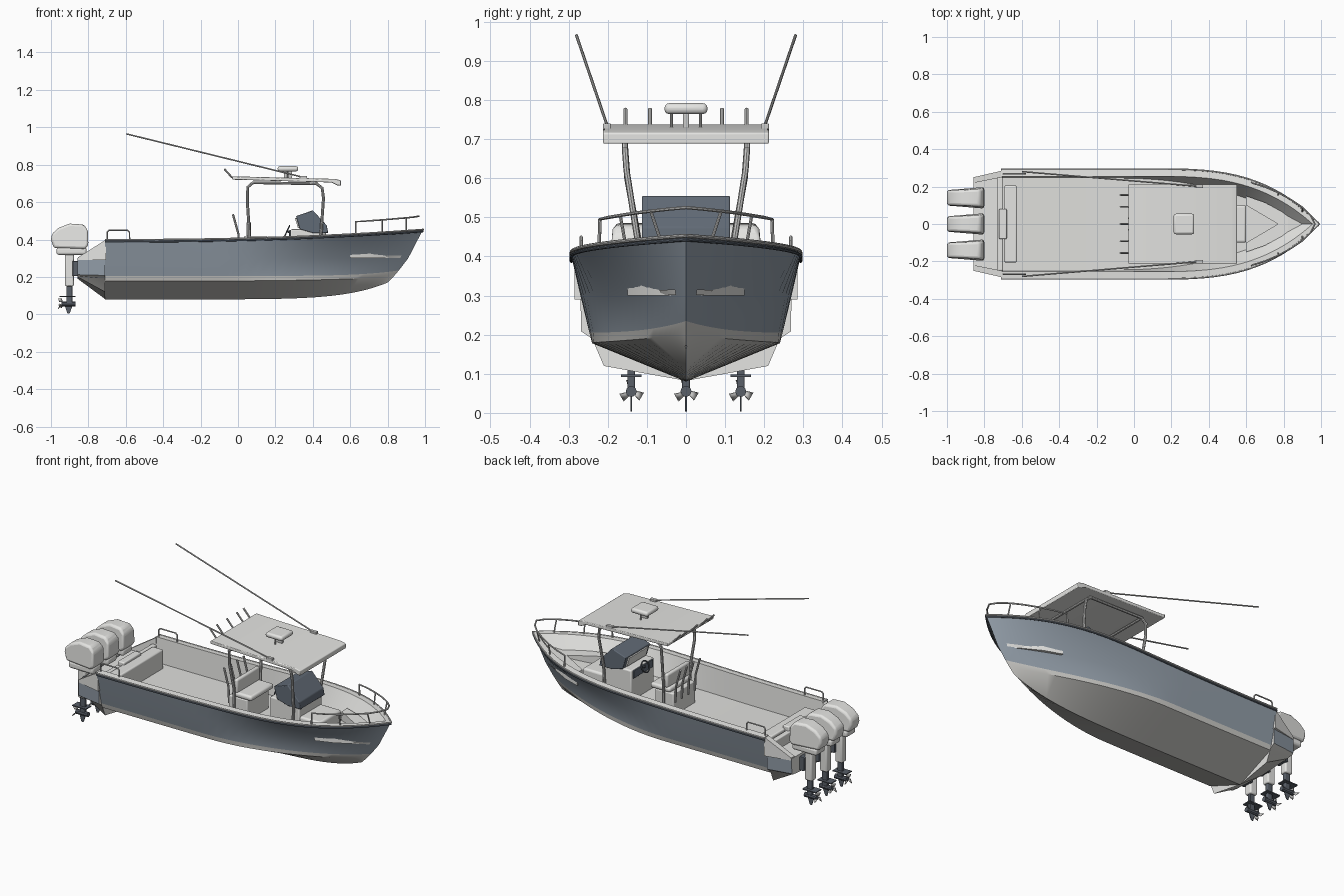
import bpy, bmesh, math
from mathutils import Vector

if "Cube" in bpy.data.objects:
    bpy.data.objects.remove(bpy.data.objects["Cube"])


def material(name, r, g, b):
    m = bpy.data.materials.new(name)
    m.use_nodes = True
    m.diffuse_color = (r, g, b, 1)
    m.node_tree.nodes["Principled BSDF"].inputs["Base Color"].default_value = (r, g, b, 1)
    return m


WHITE = material("white gelcoat", .78, .78, .76)
DECK = material("deck grey", .74, .74, .72)
BLUE = material("hull blue grey", .29, .34, .395)
BOTTOM = material("bottom paint", .60, .595, .57)
GLASS = material("dark glass", .12, .145, .18)
DARK = material("dark metal", .10, .115, .14)
STEEL = material("steel tube", .60, .60, .59)


def finish(name, bm, mats, bevel=0):
    bmesh.ops.remove_doubles(bm, verts=bm.verts, dist=.0003)
    bmesh.ops.recalc_face_normals(bm, faces=bm.faces)
    me = bpy.data.meshes.new(name)
    bm.to_mesh(me)
    bm.free()
    ob = bpy.data.objects.new(name, me)
    bpy.context.collection.objects.link(ob)
    for m in mats:
        me.materials.append(m)
    if bevel:
        mod = ob.modifiers.new("round", "BEVEL")
        mod.width, mod.segments, mod.limit_method = bevel, 3, "ANGLE"
    return ob


def prism(name, profile, lo, hi, mat, bevel=0, axis="y", taper=None):
    """Extrude a closed profile (x,z along y, or x,y along z)."""
    bm = bmesh.new()
    place = (lambda a, b, c: (a, c, b)) if axis == "y" else (lambda a, b, c: (a, b, c))
    rings = [[bm.verts.new(place(a, b, c)) for a, b in profile] for c in (lo, hi)]
    bm.faces.new(rings[0])
    bm.faces.new(rings[1])
    n = len(profile)
    for i in range(n):
        j = (i + 1) % n
        bm.faces.new((rings[0][i], rings[0][j], rings[1][j], rings[1][i]))
    if taper:
        for v in bm.verts:
            taper(v.co)
    return finish(name, bm, [mat], bevel)


def box(name, x0, x1, y0, y1, z0, z1, mat, bevel=0):
    return prism(name, [(x0, z0), (x1, z0), (x1, z1), (x0, z1)], y0, y1, mat, bevel)


def tube(name, pts, r, mat, sides=2):
    cu = bpy.data.curves.new(name, "CURVE")
    cu.dimensions = "3D"
    cu.bevel_depth, cu.bevel_resolution, cu.use_fill_caps = r, sides, True
    sp = cu.splines.new("POLY")
    sp.points.add(len(pts) - 1)
    for p, co in zip(sp.points, pts):
        p.co = (*co, 1)
    cu.materials.append(mat)
    ob = bpy.data.objects.new(name, cu)
    bpy.context.collection.objects.link(ob)
    return ob


def both(pts):
    """Path on one side continued around to the other side."""
    return pts + [(x, -y, z) for x, y, z in reversed(pts) if abs(y) > .001]


# Hull lines: bow end x, half beam, taper start x, taper power, stern z, bow z, rise power
STERN = -.71
LINES = {
    "keel": (.80, 0, 0, 1, .08, .17, 7),
    "chine": (.83, .24, 0, 1.8, .178, .20, 4),
    "boot": (.86, .247, -.05, 1.8, .205, .235, 8),
    "mid": (.91, .27, -.1, 1.9, .30, .30, 1),
    "sheer": (.99, .293, .1, 3.1, .40, .455, 2.3),
    "cap": (.955, .255, .1, 3.0, .403, .453, 2.3),
    "floor": (.90, .245, -.1, 2.3, .26, .40, 4),
    "centre": (.90, 0, 0, 1, .26, .40, 4)}


def line_at(key, x):
    xe, b, xs, p, z0, z1, q = LINES[key]
    u = min(1, max(0, (x - xs) / (xe - xs)))
    v = min(1, (x - STERN) / (xe - STERN))
    return Vector((x, b * (1 - u ** p), z0 + (z1 - z0) * v ** q))


def along(key, t):
    return line_at(key, STERN + (LINES[key][0] - STERN) * t)


def path(key, n=32):
    return [along(key, math.sin(i / n * math.pi / 2)) for i in range(n + 1)]


# Hull shell, gunwale cap and cockpit lining
bm = bmesh.new()
paths = [path(k) for k in LINES]
strip_mat = [0, 0, 1, 1, 2, 2, 3]
for side in (1, -1):
    grid = [[bm.verts.new((p.x, p.y * side, p.z)) for p in row] for row in paths]
    for r, m in enumerate(strip_mat):
        for i in range(len(grid[0]) - 1):
            f = bm.faces.new((grid[r][i], grid[r][i + 1], grid[r + 1][i + 1], grid[r + 1][i]))
            f.material_index = m
    bm.faces.new([row[0] for row in grid]).material_index = 2
finish("hull", bm, [BOTTOM, BLUE, WHITE, DECK])

# Engine bracket behind the hull, slightly wider and deeper than its stern section
bm = bmesh.new()
aft = [(0, .19), (.2, .2), (.24, .205), (.247, .212), (.25, .30), (0, .30)]
fore = [(0, .082), (.21, .12), (.24, .19), (.268, .208), (.27, .30), (0, .30)]
for side in (1, -1):
    a = [bm.verts.new((-.857, y * side, z)) for y, z in aft]
    f = [bm.verts.new((STERN - .001, y * side, z)) for y, z in fore]
    for i, m in enumerate((0, 0, 0, 1, 2)):
        bm.faces.new((a[i], a[i + 1], f[i + 1], f[i])).material_index = m
    for ring in (a, f):
        bm.faces.new(ring).material_index = 2
finish("engine_bracket", bm, [BOTTOM, BLUE, WHITE])


def pinch(co):
    if co.x < -.8:
        co.y *= .88


for side, label in ((1, "left"), (-1, "right")):
    prism(label + "_stern_wing", [(-.705, .40), (-.855, .305), (-.855, .29), (-.705, .29)],
          side * .25, side * .285, WHITE, 0, "y", pinch)
box("transom", -.73, -.70, -.25, .25, .27, .36, WHITE, .006)
box("stern_bench", -.695, -.625, -.205, .205, .25, .37, WHITE, .008)
box("transom_locker", -.722, -.68, -.08, .08, .30, .385, WHITE, .006)

# Rub rail with a dark line beneath it
rail = path("sheer")
tube("rub_rail", both([(p.x, p.y, p.z - .002) for p in rail]), .005, STEEL)
tube("rub_line", both([(p.x - .001, p.y, p.z - .012) for p in rail]), .0045, GLASS)

# Thin pale plates lying on the bow sides
mid_x = LINES["mid"][0]
for side, label in ((1, "left"), (-1, "right")):
    for n, (x0, x1) in enumerate(((.595, .705), (.785, .865))):
        bm = bmesh.new()
        rows = []
        for i in range(9):
            t = (x0 + (x1 - x0) * i / 8 - STERN) / (mid_x - STERN)
            pts = [along("mid", t).lerp(along("sheer", t), k) for k in (.01, .10)]
            rows.append([bm.verts.new((p.x + .002, side * (p.y + .003), p.z)) for p in pts])
        for a, b in zip(rows, rows[1:]):
            bm.faces.new((a[0], b[0], b[1], a[1]))
        finish(f"{label}_bow_plate_{n + 1}", bm, [WHITE])

# Bow seating around a V-shaped well
for side, label in ((1, "left"), (-1, "right")):
    plan = [(.60, .10), (.77, 0), (.87, 0), (.86, .02), (.80, .06), (.70, .115), (.60, .15)]
    prism(label + "_bow_seat", [(x, y * side) for x, y in plan], .30, .375, WHITE, 0, "z")

# Centre console, windscreen and helm
box("console", .28, .47, -.105, .105, .25, .455, WHITE, .008)
box("console_seat", .46, .60, -.10, .10, .27, .385, WHITE, .012)
prism("windscreen", [(.33, .455), (.31, .525), (.40, .556), (.475, .475), (.482, .435), (.40, .435)],
      -.113, .113, GLASS, .004)
prism("dash_panel", [(.32, .462), (.34, .462), (.32, .516), (.304, .516)], -.088, .088, WHITE)
box("helm_pod", .274, .284, -.09, .09, .405, .45, GLASS, .003)
bpy.ops.mesh.primitive_torus_add(location=(.262, 0, .445), rotation=(0, math.radians(-65), 0),
                                 major_radius=.032, minor_radius=.004,
                                 major_segments=20, minor_segments=6)
wheel = bpy.context.object
wheel.name = "steering_wheel"
wheel.data.materials.append(DARK)
tube("steering_column", [(.262, 0, .445), (.29, 0, .432)], .006, DARK)

# Leaning post with seat and rod holders
box("leaning_post", .01, .13, -.10, .10, .25, .39, WHITE, .006)
box("helm_seat", .03, .16, -.105, .105, .39, .42, WHITE, .012)
box("helm_backrest", .045, .07, -.105, .105, .415, .495, WHITE, .01)
for i in range(4):
    y = -.09 + .06 * i
    tube(f"seat_rod_holder_{i + 1}", [(.005, y, .34), (.002, y, .43), (-.027, y, .535)], .006, STEEL)

# Hard top and its tubular frame
prism("hard_top", [(-.03, .738), (.52, .724), (.55, .716), (.55, .688), (.53, .69), (.50, .705),
                   (-.03, .72)], -.212, .212, WHITE, .004)
for side, label in ((1, "left"), (-1, "right")):
    frame = [(.06, .12, .27), (.06, .123, .45), (.05, .15, .60), (.052, .156, .68), (.08, .156, .704),
             (.42, .156, .698), (.45, .156, .675), (.457, .152, .62), (.445, .125, .45), (.44, .12, .29)]
    tube(label + "_top_frame", [(x, y * side, z) for x, y, z in frame], .008, STEEL)
    tube(label + "_outrigger", [(.36, side * .20, .73), (-.597, side * .28, .965)], .004, STEEL)
    box(label + "_outrigger_base", .33, .37, side * .192, side * .212, .72, .74, STEEL, .003)
    stern_rail = [(-.70, .268, .40), (-.70, .268, .44), (-.69, .268, .45), (-.59, .268, .45),
                  (-.58, .268, .44), (-.58, .268, .40)]
    tube(label + "_stern_rail", [(x, y * side, z) for x, y, z in stern_rail], .004, STEEL)
for x in (.08, .42):
    tube("top_cross_tube", [(x, -.156, .703), (x, .156, .703)], .007, STEEL)
for i, y in enumerate((-.155, -.092, 0, .092, .155)):
    tube(f"top_rod_holder_{i + 1}", [(-.02, y, .725), (-.035, y, .735), (-.073, y, .777)], .005, STEEL)

# Radar on a pedestal
box("radar_dome", .212, .322, -.055, .055, .764, .792, WHITE, .012)
box("radar_pedestal", .245, .29, -.008, .008, .728, .766, STEEL, .003)
for y in (-.037, .037):
    tube("radar_leg", [(.267, y, .73), (.267, y, .766)], .004, STEEL)

# Bow rail and posts
bow = [(.63, .22, .495), (.70, .198, .50), (.77, .168, .505), (.84, .13, .511), (.90, .09, .516),
       (.945, .045, .521), (.967, 0, .525)]
tube("bow_rail", both([(.63, .222, .43)] + bow), .0045, STEEL)
for x, y, z in (bow[2], bow[4]):
    for side in (1, -1):
        foot = line_at("sheer", x)
        tube("bow_rail_post", [(x, y * side, z), (x, (foot.y - .015) * side, foot.z)], .004, STEEL)

# Three outboard engines
COWL = [(-.985, .355), (-1, .40), (-.995, .43), (-.96, .462), (-.90, .485), (-.825, .48),
        (-.803, .45), (-.80, .37), (-.815, .35)]


def narrow_back(co):
    middle = engine_y
    k = 1 - .3 * max(0, (-.90 - co.x) / .1) - .25 * max(0, (co.z - .44) / .045)
    co.y = middle + (co.y - middle) * k


for n, engine_y in enumerate((-.14, 0, .14)):
    y, tag = engine_y, f"engine_{n + 1}_"
    prism(tag + "cowl", COWL, y - .057, y + .057, WHITE, .018, "y", narrow_back)
    box(tag + "lower_cowl", -.97, -.81, y - .043, y + .043, .318, .358, WHITE, .012)
    box(tag + "leg", -.925, -.878, y - .022, y + .022, .15, .325, WHITE, .008)
    box(tag + "mount", -.885, -.85, y - .035, y + .035, .205, .285, DARK, .004)
    box(tag + "gear_strut", -.918, -.885, y - .010, y + .010, .05, .155, DARK, .004)
    box(tag + "cavitation_plate", -.955, -.868, y - .026, y + .026, .092, .098, DARK)
    tube(tag + "gearcase", [(-.945, y, .055), (-.885, y, .055), (-.868, y, .055)], .014, DARK, 3)
    prism(tag + "skeg", [(-.925, .045), (-.885, .045), (-.90, .005), (-.912, .003)],
          y - .002, y + .002, DARK)
    for k in range(3):
        a = math.radians(90 + 120 * k)
        c, s = math.cos(a), math.sin(a)
        bm = bmesh.new()
        blade = [(-.938, .010, -.004), (-.955, .010, .006), (-.962, .029, .011), (-.944, .029, -.010)]
        bm.faces.new([bm.verts.new((x, y + r * c - w * s, .055 + r * s + w * c)) for x, r, w in blade])
        ob = finish(f"{tag}blade_{k + 1}", bm, [STEEL])
        ob.modifiers.new("thickness", "SOLIDIFY").thickness = .003

# Turn tubes into meshes and shade smoothly with sharp edges kept
bpy.ops.object.select_all(action="DESELECT")
for ob in bpy.context.scene.objects:
    if ob.type == "CURVE":
        ob.select_set(True)
        bpy.context.view_layer.objects.active = ob
bpy.ops.object.convert(target="MESH")
for ob in bpy.context.scene.objects:
    ob.select_set(ob.type == "MESH")
bpy.ops.object.shade_smooth_by_angle(angle=math.radians(32))
